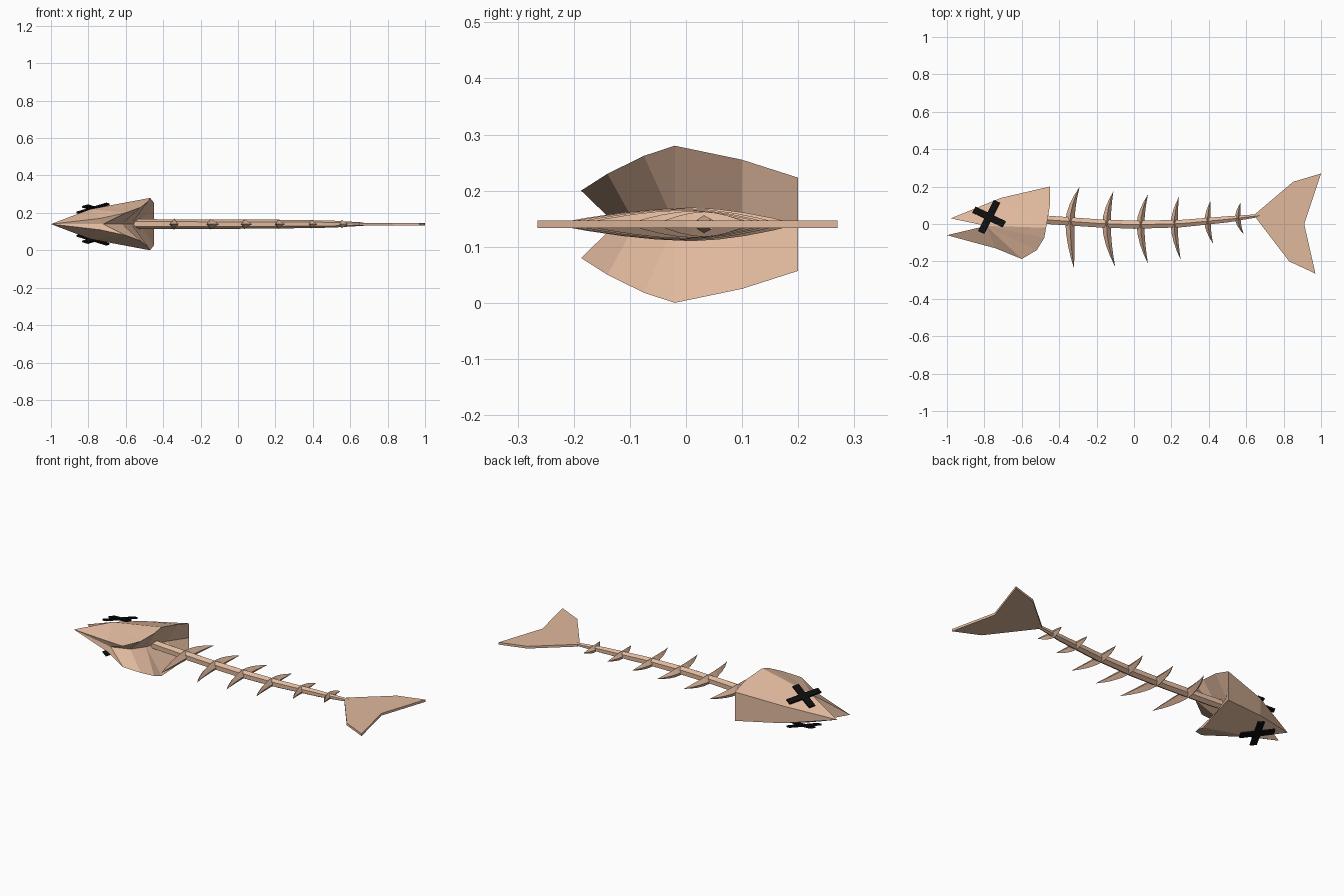
import bpy, bmesh, math
from mathutils import Vector, Matrix

if "Cube" in bpy.data.objects:
    bpy.data.objects.remove(bpy.data.objects["Cube"], do_unlink=True)

MID = 0.14  # height of the plane of symmetry


def material(name, color):
    m = bpy.data.materials.new(name)
    m.use_nodes = True
    m.diffuse_color = (*color, 1)
    bsdf = next(n for n in m.node_tree.nodes if n.type == 'BSDF_PRINCIPLED')
    bsdf.inputs["Base Color"].default_value = (*color, 1)
    bsdf.inputs["Roughness"].default_value = 0.8
    return m


bone = material("bone_tan", (0.75, 0.485, 0.34))
black = material("eye_black", (0.004, 0.004, 0.004))


def finish(name, bm, mat):
    bmesh.ops.recalc_face_normals(bm, faces=bm.faces)
    mesh = bpy.data.meshes.new(name)
    bm.to_mesh(mesh)
    bm.free()
    mesh.materials.append(mat)
    obj = bpy.data.objects.new(name, mesh)
    obj.location.z = MID
    bpy.context.collection.objects.link(obj)
    return obj


def loft(name, rings, mat):
    """Closed skin through rings of equal point count."""
    bm = bmesh.new()
    rows = [[bm.verts.new(p) for p in ring] for ring in rings]
    for a, b in zip(rows, rows[1:]):
        for i in range(len(a)):
            j = (i + 1) % len(a)
            bm.faces.new((a[i], a[j], b[j], b[i]))
    bm.faces.new(rows[0])
    bm.faces.new(rows[-1])
    bmesh.ops.remove_doubles(bm, verts=bm.verts, dist=0.0005)
    return finish(name, bm, mat)


# Head: one half, mirrored across its flat symmetry plane
points = {
    "snout": (-0.98, 0.03, 0), "chin": (-1, -0.06, 0),
    "mouth": (-0.79, -0.01, 0.08), "mouth_mid": (-0.79, -0.01, 0),
    "brow": (-0.71, 0.14, 0.05), "brow_mid": (-0.71, 0.14, 0),
    "crown": (-0.45, 0.2, 0.083), "crown_mid": (-0.45, 0.2, 0),
    "nape": (-0.45, 0.1, 0.115), "cheek": (-0.47, -0.02, 0.14),
    "gill": (-0.48, -0.075, 0.122), "gill_low": (-0.52, -0.14, 0.09),
    "throat": (-0.6, -0.187, 0.06), "jaw": (-0.74, -0.13, 0.03),
    "slit": (-0.72, -0.125, 0), "hollow_a": (-0.62, -0.09, 0),
    "hollow_b": (-0.57, -0.02, 0), "hollow_c": (-0.52, 0.1, 0),
}
faces = [
    "snout brow mouth", "brow cheek mouth", "brow crown nape cheek",
    "snout brow_mid brow", "brow_mid crown_mid crown brow",
    "snout mouth mouth_mid", "chin mouth mouth_mid",
    "chin mouth jaw", "jaw mouth throat", "throat mouth gill_low",
    "gill_low mouth gill", "gill mouth cheek",
    "chin jaw slit", "jaw throat slit",
    "slit throat gill_low hollow_a", "hollow_a gill_low gill hollow_b",
    "hollow_b gill cheek", "hollow_b cheek nape hollow_c",
    "hollow_c nape crown crown_mid",
]
bm = bmesh.new()
v = {k: bm.verts.new(p) for k, p in points.items()}
for f in faces:
    bm.faces.new([v[k] for k in f.split()])
bmesh.ops.mirror(bm, geom=bm.verts[:] + bm.edges[:] + bm.faces[:],
                 matrix=Matrix.Identity(4), merge_dist=0.001, axis='Z')
bmesh.ops.remove_doubles(bm, verts=bm.verts, dist=0.0005)
finish("head", bm, bone)

# Spine: tapering six-sided rod along a gentle curve
path = [(-0.6, 0.035, 0.026), (-0.46, 0.022, 0.026), (-0.2, 0.004, 0.025),
        (0, -0.004, 0.025), (0.25, 0.002, 0.023), (0.5, 0.025, 0.019),
        (0.67, 0.045, 0.009)]
loft("spine", [[(x, y + r * math.sin(a), r * math.cos(a))
                for a in (math.tau * i / 6 for i in range(6))]
               for x, y, r in path], bone)


# Ribs: curved spindles with a diamond section and pointed tips
def rib(name, base, top, bottom, width, height):
    rings = []
    base, top, bottom = Vector(base), Vector(top), Vector(bottom)
    for i in range(-4, 5):
        t = abs(i) / 4
        tip = top if i > 0 else bottom
        x = base.x + (tip.x - base.x) * t ** 1.8
        y = base.y + (tip.y - base.y) * t
        s = max(1 - t ** 1.7, 0)
        w, h = width * s, height * s
        rings.append([(x - w, y, 0), (x, y, h), (x + w, y, 0), (x, y, -h)])
    loft(name, rings, bone)


ribs = [
    ((-0.342, 0.01), (-0.29, 0.2), (-0.32, -0.24)),
    ((-0.147, 0), (-0.11, 0.175), (-0.1, -0.23)),
    ((0.035, -0.004), (0.075, 0.158), (0.075, -0.212)),
    ((0.215, 0), (0.24, 0.145), (0.25, -0.192)),
    ((0.393, 0.014), (0.41, 0.125), (0.423, -0.105)),
    ((0.555, 0.032), (0.57, 0.115), (0.587, -0.055)),
]
for n, (base, top, bottom) in enumerate(ribs):
    rib(f"rib_{n + 1}", base, top, bottom, 0.025 - 0.002 * n, 0.03 - 0.0015 * n)

# Tail fin: thin flat plate
outline = [(0.65, 0.055), (0.85, 0.225), (1, 0.27), (0.91, 0), (0.97, -0.265),
           (0.83, -0.2), (0.65, 0.035)]
bm = bmesh.new()
plate = bm.faces.new([bm.verts.new((x, y, -0.0065)) for x, y in outline])
up = bmesh.ops.extrude_face_region(bm, geom=[plate])["geom"]
bmesh.ops.translate(bm, vec=(0, 0, 0.013),
                    verts=[g for g in up if isinstance(g, bmesh.types.BMVert)])
finish("tail_fin", bm, bone)

# Crossed eyes: two thin bars lying on each cheek
center = Vector((-0.775, 0.038, 0.084))
normal = Vector((-0.18, 0.25, 1)).normalized()
for side, sign in (("upper", 1), ("lower", -1)):
    for label, along in (("long", (0.085, 0.165)), ("short", (0.16, -0.078))):
        d = Vector((*along, 0))
        d.z = -(d.x * normal.x + d.y * normal.y) / normal.z
        half = d / 2
        across = normal.cross(d).normalized() * 0.018
        thick = normal * 0.0045
        rings = [[center + end * half + a * across + b * thick
                  for a, b in ((-1, -1), (1, -1), (1, 1), (-1, 1))]
                 for end in (-1, 1)]
        loft(f"{side}_eye_bar_{label}",
             [[(p.x, p.y, p.z * sign) for p in ring] for ring in rings], black)
